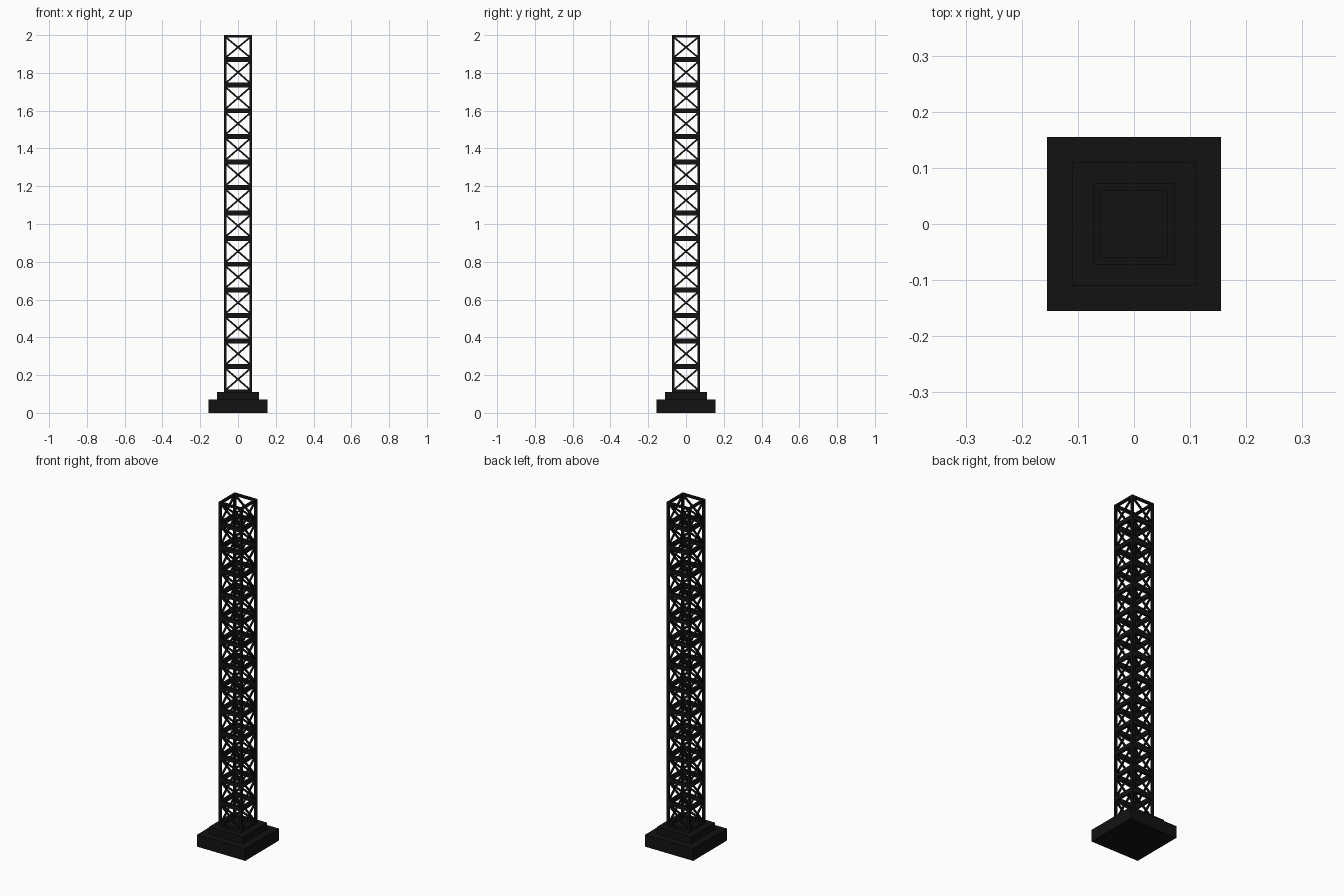
import bpy, bmesh
from mathutils import Vector, Matrix

if "Cube" in bpy.data.objects:
    bpy.data.objects.remove(bpy.data.objects["Cube"])

mat = bpy.data.materials.new("black_metal")
mat.diffuse_color = (0.006, 0.006, 0.006, 1)
mat.use_nodes = True
mat.node_tree.nodes["Principled BSDF"].inputs["Base Color"].default_value = mat.diffuse_color


def add_box(bm, size, loc):
    bmesh.ops.create_cube(bm, size=1, matrix=Matrix.Translation(loc) @ Matrix.Diagonal((*size, 1)))


def add_bar(bm, a, b, t):
    a, b = Vector(a), Vector(b)
    d = b - a
    rot = d.to_track_quat('Z', 'Y').to_matrix().to_4x4()
    bmesh.ops.create_cube(bm, size=1, matrix=Matrix.Translation((a + b) / 2) @ rot
                          @ Matrix.Diagonal((t, t, d.length, 1)))


def finish(bm, name):
    me = bpy.data.meshes.new(name)
    bm.to_mesh(me)
    bm.free()
    me.materials.append(mat)
    ob = bpy.data.objects.new(name, me)
    bpy.context.collection.objects.link(ob)


def four_sides(bm):
    # repeat the front-side geometry around z
    geom = bm.verts[:] + bm.edges[:] + bm.faces[:]
    for k in range(1, 4):
        d = bmesh.ops.duplicate(bm, geom=geom)
        vs = [g for g in d["geom"] if isinstance(g, bmesh.types.BMVert)]
        bmesh.ops.rotate(bm, verts=vs, cent=(0, 0, 0), matrix=Matrix.Rotation(k * 1.5707963, 3, 'Z'))


TOP, BASE, N = 2.0, 0.11, 14
STEP = 0.1354
T = 0.013
H = 0.073 - T / 2   # post centre offset

# stepped base
for name, w, z0, z1 in (("base_slab", 0.31, 0, 0.07), ("base_step", 0.22, 0.07, 0.11)):
    bm = bmesh.new()
    add_box(bm, (w, w, z1 - z0), (0, 0, (z0 + z1) / 2))
    finish(bm, name)

# corner posts
bm = bmesh.new()
add_box(bm, (T, T, TOP - BASE), (-H, -H, (TOP + BASE) / 2))
four_sides(bm)
finish(bm, "corner_posts")

# horizontal rails: thick at joints, thin at the top
joints = [BASE + STEP * i for i in range(1, N)]
bm = bmesh.new()
for z in joints:
    add_box(bm, (2 * H, T, 0.026), (0, -H, z))
add_box(bm, (2 * H, T, T), (0, -H, TOP - T / 2))
add_box(bm, (2 * H, T, T), (0, -H, BASE + T / 2))
four_sides(bm)
finish(bm, "horizontal_rails")

# crossed braces in every bay
levels = [BASE] + joints + [TOP]
bm = bmesh.new()
for z0, z1 in zip(levels, levels[1:]):
    for s in (-1, 1):
        add_bar(bm, (-s * H, -H, z0 + 0.01), (s * H, -H, z1 - 0.01), 0.009)
four_sides(bm)
finish(bm, "cross_braces")
